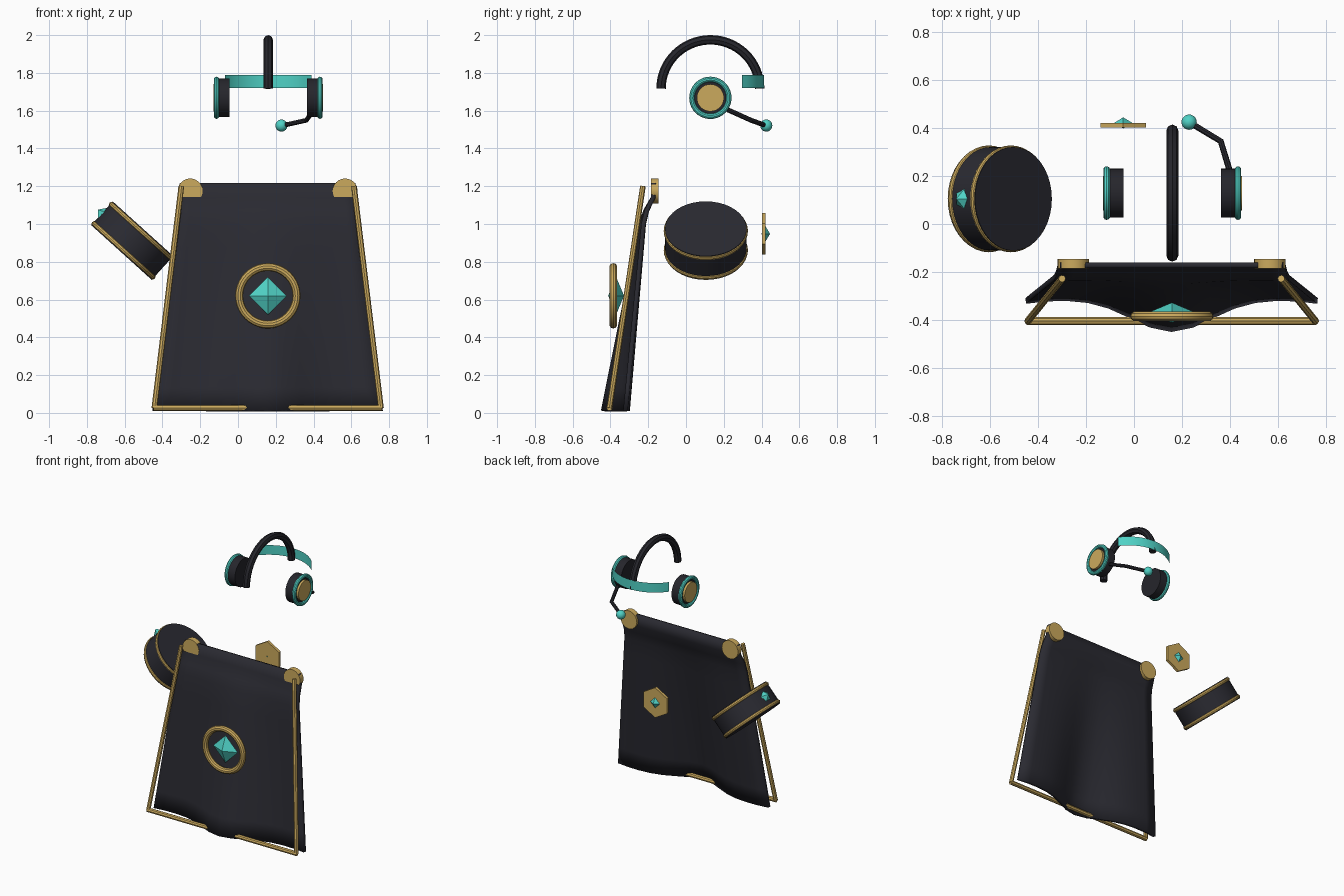
import bpy, bmesh, math
from mathutils import Vector, Matrix

if "Cube" in bpy.data.objects:
    bpy.data.objects.remove(bpy.data.objects["Cube"])


def material(name, color):
    m = bpy.data.materials.new(name)
    m.diffuse_color = (*color, 1)
    m.use_nodes = True
    m.node_tree.nodes["Principled BSDF"].inputs["Base Color"].default_value = m.diffuse_color
    return m


DARK = material("charcoal", (0.023, 0.023, 0.031))
BLACK = material("soft black", (0.019, 0.019, 0.025))
GOLD = material("gold", (0.60, 0.40, 0.11))
TEAL = material("teal", (0.08, 0.64, 0.56))


def finish(obj, name, mat, smooth=True):
    obj.name = name
    obj.data.materials.append(mat)
    if smooth:
        bpy.ops.object.select_all(action='DESELECT')
        obj.select_set(True)
        bpy.context.view_layer.objects.active = obj
        bpy.ops.object.shade_smooth_by_angle(angle=math.radians(35))
    return obj


def facing(axis):
    return Vector(axis).to_track_quat('Z', 'Y').to_euler()


def disc(name, loc, axis, r, depth, mat, sides=32):
    bpy.ops.mesh.primitive_cylinder_add(vertices=sides, radius=r, depth=depth,
                                        location=loc, rotation=facing(axis))
    return finish(bpy.context.object, name, mat)


def ring(name, loc, axis, major, minor, mat):
    bpy.ops.mesh.primitive_torus_add(major_radius=major, minor_radius=minor, major_segments=40,
                                     minor_segments=10, location=loc, rotation=facing(axis))
    return finish(bpy.context.object, name, mat)


def mesh_object(name, bm, mat, smooth=True):
    me = bpy.data.meshes.new(name)
    bm.to_mesh(me)
    bm.free()
    obj = bpy.data.objects.new(name, me)
    bpy.context.collection.objects.link(obj)
    return finish(obj, name, mat, smooth)


def gem(name, loc, size):
    # octahedron: four-sided double pyramid
    bm = bmesh.new()
    pts = []
    for a in range(3):
        for s in (1, -1):
            p = Vector(loc)
            p[a] += s * size[a]
            pts.append(p)
    bmesh.ops.convex_hull(bm, input=[bm.verts.new(p) for p in pts])
    return mesh_object(name, bm, TEAL, False)


def tube(name, pts, r, mat):
    cu = bpy.data.curves.new(name, 'CURVE')
    cu.dimensions = '3D'
    cu.bevel_depth = r
    cu.bevel_resolution = 2
    cu.use_fill_caps = True
    sp = cu.splines.new('POLY')
    sp.points.add(len(pts) - 1)
    for q, p in zip(sp.points, pts):
        q.co = (*p, 1)
    obj = bpy.data.objects.new(name, cu)
    bpy.context.collection.objects.link(obj)
    bpy.ops.object.select_all(action='DESELECT')
    obj.select_set(True)
    bpy.context.view_layer.objects.active = obj
    bpy.ops.object.convert(target='MESH')
    return finish(bpy.context.object, name, mat)


# cape: lofted rows whose centre fold deepens toward the hem
CX = 0.157
rows = [(1.218, -0.172), (1.14, -0.174), (1.07, -0.207), (1.0, -0.223)]
rows += [(1.0 - 0.99 * i / 8, -0.223 - 0.08 * i / 8) for i in range(1, 9)]
COLS = 14
bm = bmesh.new()
grid = []
for z, base in rows:
    half = 0.61 - 0.145 * z / 1.218
    fold = max(0, 1 - z / 1.13)
    line = []
    for c in range(COLS + 1):
        u = 2 * c / COLS - 1
        off = 0.137 * math.exp(-(u / 0.38) ** 2) + 0.018 * u ** 6
        line.append(bm.verts.new((CX + half * u, base - fold * off, z)))
    grid.append(line)
for a, b in zip(grid, grid[1:]):
    for c in range(COLS):
        bm.faces.new((a[c], b[c], b[c + 1], a[c + 1]))
cape = mesh_object("cape", bm, DARK)
mod = cape.modifiers.new("thickness", 'SOLIDIFY')
mod.thickness = 0.024
mod.offset = 0

# gold cape trim and shoulder clasps
for s, side in ((-1, "left"), (1, "right")):
    tube(side + "_trim", [(CX + s * 0.6, -0.405, 0.025), (CX + s * 0.457, -0.228, 1.2)], 0.015, GOLD)
    disc(side + "_clasp", (CX + s * 0.41, -0.166, 1.175), (0, 1, 0), 0.066, 0.04, GOLD, 24)
tube("hem_trim", [(CX - 0.605, -0.405, 0.027), (CX + 0.605, -0.405, 0.027)], 0.016, GOLD)

# cape emblem
ring("emblem_ring", (0.158, -0.385, 0.62), (0, 1, 0), 0.152, 0.021, GOLD)
gem("emblem_gem", (0.158, -0.37, 0.62), (0.1, 0.042, 0.1))

# tilted round hat with gold bands and a side gem
C = Vector((-0.56, 0.105, 0.912))
ax = Vector((0.67, 0, 0.742))
out = Vector((-0.742, 0, 0.67))
disc("hat_body", C, ax, 0.216, 0.17, DARK, 40)
for s, part in ((1, "upper"), (-1, "lower")):
    ring("hat_" + part + "_band", C + ax * s * 0.069, ax, 0.208, 0.015, GOLD)
bpy.ops.mesh.primitive_cone_add(vertices=5, radius1=0.052, radius2=0, depth=0.04,
                                location=C + out * 0.225, rotation=facing(out))
finish(bpy.context.object, "hat_gem", TEAL, False)

# hexagonal badge
bm = bmesh.new()
bmesh.ops.create_cone(bm, cap_ends=True, segments=6, radius1=0.11, radius2=0.11, depth=0.02,
                      matrix=Matrix.Translation((-0.045, 0.412, 0.948)) @ Matrix.Rotation(math.pi / 2, 4, 'X'))
mesh_object("badge_plate", bm, GOLD, False)
gem("badge_gem", (-0.045, 0.422, 0.948), (0.038, 0.023, 0.038))

# headset arch
HX, HY = 0.16, 0.129
tube("headset_arch", [(HX, HY + 0.261 * math.cos(math.pi * i / 32), 1.717 + 0.258 * math.sin(math.pi * i / 32))
                      for i in range(33)], 0.025, BLACK)

# thin rear headband
bm = bmesh.new()
prev = None
for i in range(17):
    a = math.radians(-54 + 108 * i / 16)
    x, y = HX + 0.284 * math.sin(a), HY + 0.284 * math.cos(a)
    pair = [bm.verts.new((x, y, z)) for z in (1.72, 1.79)]
    if prev:
        bm.faces.new((pair[0], prev[0], prev[1], pair[1]))
    prev = pair
mesh_object("rear_headband", bm, TEAL)

# ear cups
for s, side in ((-1, "left"), (1, "right")):
    def at(d):
        return (HX + s * d, HY, 1.668)
    disc(side + "_ear_cup", at(0.239), (1, 0, 0), 0.102, 0.07, BLACK)
    ring(side + "_ear_ring", at(0.274), (1, 0, 0), 0.098, 0.014, TEAL)
    disc(side + "_ear_plate", at(0.28), (1, 0, 0), 0.072, 0.02, GOLD)

# microphone
tube("microphone_arm", [(0.40, 0.22, 1.605), (0.362, 0.345, 1.549), (0.23, 0.425, 1.52)], 0.013, BLACK)
bpy.ops.mesh.primitive_uv_sphere_add(segments=20, ring_count=12, radius=0.032, location=(0.23, 0.425, 1.521))
finish(bpy.context.object, "microphone_tip", TEAL)
